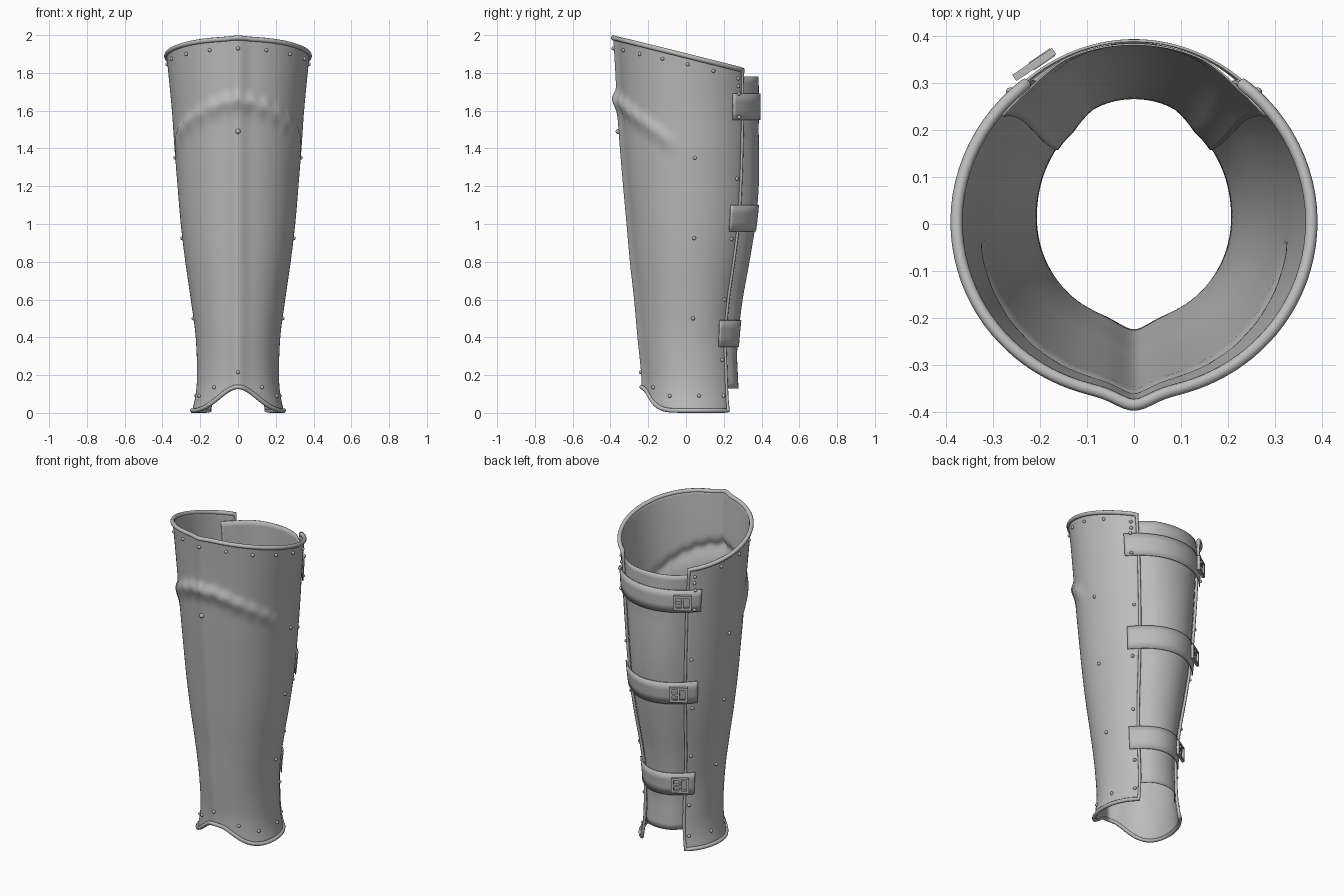
import bpy, bmesh, math
from mathutils import Vector, Matrix

if "Cube" in bpy.data.objects:
    bpy.data.objects.remove(bpy.data.objects["Cube"])

steel = bpy.data.materials.new("steel_grey")
steel.diffuse_color = (0.5, 0.5, 0.5, 1)
steel.use_nodes = True
steel.node_tree.nodes["Principled BSDF"].inputs["Base Color"].default_value = steel.diffuse_color

CY = 0.015                       # centre of the leg section in y
GAP = math.radians(141.5)        # angle from the front to the rear opening

# z, half width, front ridge y, rear edge y, calf plate y
ROWS = [(0.0, .245, -.240, .222, .255), (0.1, .224, -.236, .216, .255),
        (0.2, .217, -.237, .212, .258), (0.4, .224, -.257, .207, .268),
        (0.6, .250, -.275, .223, .292), (0.8, .279, -.297, .252, .328),
        (1.0, .303, -.315, .277, .360), (1.2, .320, -.333, .289, .377),
        (1.4, .336, -.350, .296, .379), (1.6, .350, -.364, .299, .372),
        (1.8, .369, -.374, .298, .365), (2.0, .390, -.386, .298, .362)]


def profile(z):
    """Smooth interpolation of the section table."""
    i = 0
    while i < len(ROWS) - 2 and z > ROWS[i + 1][0]:
        i += 1
    p1, p2 = ROWS[i], ROWS[i + 1]
    p0, p3 = ROWS[max(i - 1, 0)], ROWS[min(i + 2, len(ROWS) - 1)]
    h = p2[0] - p1[0]
    t = (z - p1[0]) / h
    out = []
    for k in range(1, 5):
        m1 = (p2[k] - p0[k]) / (p2[0] - p0[0]) * h
        m2 = (p3[k] - p1[k]) / (p3[0] - p1[0]) * h
        out.append((2*t**3 - 3*t**2 + 1) * p1[k] + (t**3 - 2*t**2 + t) * m1
                   + (3*t**2 - 2*t**3) * p2[k] + (t**3 - t**2) * m2)
    return out


def shell_point(phi, z, off=0.0):
    """Point on the greave; phi = 0 is the front, positive towards +x."""
    a, f, yb, _ = profile(z)
    s, c = math.sin(phi), math.cos(phi)
    ry = CY - f - .022 if c > 0 else (yb - CY) / -math.cos(GAP)
    deg = abs(math.degrees(phi))
    extra = off
    # knee fold
    if deg < 82:
        d = z - (1.66 - .21 * (deg / 72) ** 1.5 + .006 * math.cos(deg * .5))
        amp = (.026 - .012 * deg / 72) * min(1, (82 - deg) / 12)
        extra += amp * math.exp(-(d / (.03 if d > 0 else .055)) ** 2)
    x, y = (a + extra) * s, CY - (ry + extra) * c
    # shin ridge
    if c > 0:
        y -= .022 * math.exp(-(x / .045) ** 2)
    return Vector((x, y, z))


def rear_point(th, z, off):
    """Point behind the opening; th is measured from the back, towards +x."""
    a, f, yb, yl = profile(z)
    ry = (yb - CY) / -math.cos(GAP)
    w = max(0, math.cos(th / math.radians(38.5) * math.pi / 2)) if abs(th) < .67 else 0
    ry += (max(yl - CY, ry) + .004 - ry) * w
    o = off + (.010 - off) * w if off < 0 else off + .003 * w
    return Vector(((a + o) * math.sin(th), CY + (ry + min(o, off if off > 0 else 0)) * math.cos(th), z))


def top_z(phi):
    return 1.988 - .25 * (.39 + shell_point(phi, 1.9).y)


def bottom_z(phi):
    x = abs(.225 * math.sin(phi))
    if math.cos(phi) < 0 or x > .22:
        return .012
    return .012 + .0625 * (1 + math.cos(math.pi * x / .22))


def finish(ob, angle=40):
    ob.data.materials.append(steel)
    bpy.ops.object.select_all(action='DESELECT')
    ob.select_set(True)
    bpy.context.view_layer.objects.active = ob
    bpy.ops.object.shade_smooth_by_angle(angle=math.radians(angle))
    return ob


def from_bmesh(name, bm, angle=40):
    me = bpy.data.meshes.new(name)
    bm.to_mesh(me)
    bm.free()
    ob = bpy.data.objects.new(name, me)
    bpy.context.collection.objects.link(ob)
    return finish(ob, angle)


def sheet(name, fn, nu, nv, thick, angle=40):
    """Curved plate from fn(u, v), thickened inwards."""
    bm = bmesh.new()
    g = [[bm.verts.new(fn(i / nu, j / nv)) for i in range(nu + 1)] for j in range(nv + 1)]
    for j in range(nv):
        for i in range(nu):
            bm.faces.new((g[j][i], g[j][i+1], g[j+1][i+1], g[j+1][i]))
    ob = from_bmesh(name, bm, angle)
    m = ob.modifiers.new("thickness", 'SOLIDIFY')
    m.thickness, m.offset = thick, -1
    return ob


# main shell, with columns packed towards the ridge
def shell_uv(u, v):
    t = 2 * u - 1
    phi = math.copysign(GAP * abs(t) ** 1.3, t)
    b, top = bottom_z(phi), top_z(phi)
    return shell_point(phi, b + (top - b) * v)


sheet("greave_shell", shell_uv, 110, 100, .01, 60)

# rolled rim along the top, bottom and both rear edges
N = 80
rim = [(shell_uv(i / N, 1), 1.0) for i in range(N + 1)]
rim += [(shell_uv(1, 1 - i / 40), .65) for i in range(1, 40)]
rim += [(shell_uv(1 - i / N, 0), .9) for i in range(N + 1)]
rim += [(shell_uv(0, i / 40), .65) for i in range(1, 40)]
cu = bpy.data.curves.new("rolled_rim", 'CURVE')
cu.dimensions, cu.bevel_depth, cu.bevel_resolution = '3D', .013, 2
sp = cu.splines.new('POLY')
sp.points.add(len(rim) - 1)
sp.use_cyclic_u = True
for p, (co, r) in zip(sp.points, rim):
    p.co, p.radius = (*co, 1), r
rim_ob = bpy.data.objects.new("rolled_rim", cu)
bpy.context.collection.objects.link(rim_ob)
cu.materials.append(steel)

# calf plate closing the rear opening
TH = math.radians(52)
sheet("calf_plate", lambda u, v: rear_point(TH - 2 * TH * u, .13 + 1.65 * v, -.014),
      40, 50, -.004)


# one leather-strap buckle: frame, centre bar and prong
def buckle(name, th, z):
    out = Vector((math.sin(th), math.cos(th), 0))
    side = Vector((math.cos(th), -math.sin(th), 0))
    pos = rear_point(th, z, .012) + out * .016
    rot = Matrix((side, out, Vector((0, 0, 1)))).transposed().to_4x4()
    bm = bmesh.new()
    for x, zz, w, h, d in ((-.044, 0, .014, .09, .016), (.044, 0, .014, .09, .016),
                           (0, .039, .1, .013, .016), (0, -.039, .1, .013, .016),
                           (0, 0, .012, .075, .012), (.02, 0, .055, .01, .02)):
        bmesh.ops.create_cube(bm, size=1, matrix=Matrix.Translation(pos) @ rot
                              @ Matrix.Translation((x, 0, zz))
                              @ Matrix.Diagonal((w, d, h, 1)))
    bmesh.ops.recalc_face_normals(bm, faces=bm.faces)
    from_bmesh(name, bm, 30)


# three straps with their buckles
TS = math.radians(51)
for n, (z, th) in enumerate(((1.62, 34), (1.03, 32), (.42, 32))):
    tag = ("upper", "middle", "lower")[n]
    sheet(tag + "_strap", lambda u, v, z=z: rear_point(TS - 2 * TS * u, z - .07 + .14 * v, .012),
          36, 3, .006)
    buckle(tag + "_buckle", -math.radians(th), z)

# rivets: rows under the rim, above the hem and down each side
spots = [(0, 1.93, .011), (0, 1.49, .014), (0, .215, .01)]
for s in (1, -1):
    for deg, z in ((23, 1.92), (46, 1.90), (68, 1.875), (89, 1.845), (111, 1.81),
                   (136, 1.77), (136, 1.73), (135, 1.69), (135, 1.565), (136, 1.24),
                   (134, .92), (135, .60), (135, .28), (135, .09),
                   (95, 1.35), (95, .925), (95, .5),
                   (35, .135), (64, .09), (102, .09)):
        spots.append((s * math.radians(deg), z, .01))
bm = bmesh.new()
for phi, z, r in spots:
    strap = abs(z - 1.62) < .08 and abs(phi) > 2
    p = shell_point(phi, z, .014 if strap else .002)
    bmesh.ops.create_uvsphere(bm, u_segments=10, v_segments=6, radius=r,
                              matrix=Matrix.Translation(p))
from_bmesh("rivets", bm, 60)
